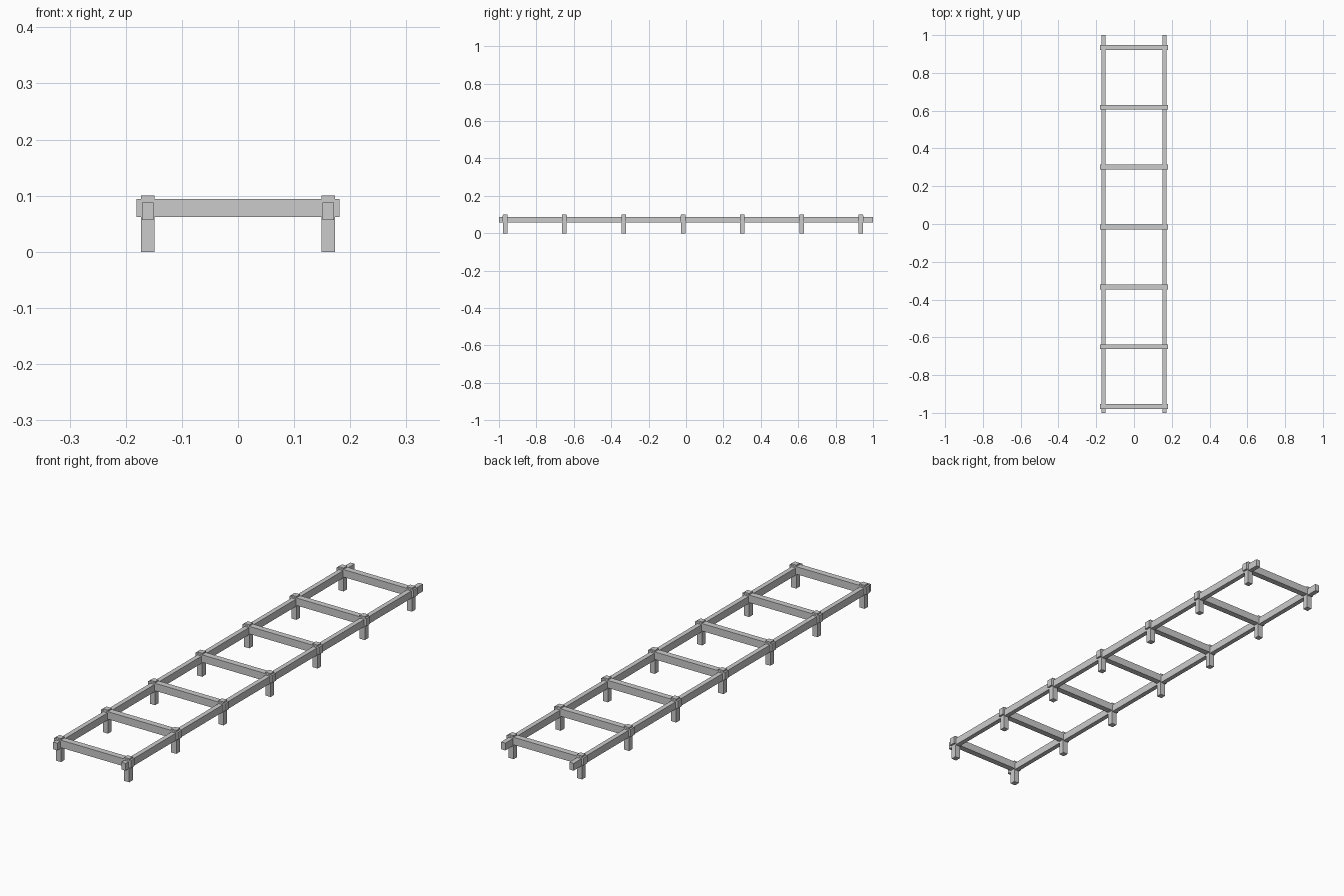
import bpy

# Remove the default cube
cube = bpy.data.objects.get("Cube")
if cube:
    bpy.data.objects.remove(cube, do_unlink=True)

# Single grey material
grey = bpy.data.materials.new("plain grey")
grey.use_nodes = True
colour = (0.6, 0.6, 0.6, 1)
grey.diffuse_color = colour
grey.node_tree.nodes["Principled BSDF"].inputs["Base Color"].default_value = colour


def box(name, centre, size):
    bpy.ops.mesh.primitive_cube_add(size=1, location=centre)
    ob = bpy.context.object
    ob.name = name
    ob.scale = size
    bpy.ops.object.transform_apply(location=False, rotation=False, scale=True)
    ob.data.materials.append(grey)
    return ob


RAIL_X = 0.161
FIRST_Y = -0.967
SPACING = 0.317
SIDES = (("left", 1), ("right", -1))

# Long side rails
for side, s in SIDES:
    box(f"{side}_rail", (s * RAIL_X, 0, 0.0725), (0.02, 2, 0.031))

# Cross beams, each carried by a pair of posts
for i in range(7):
    y = FIRST_Y + i * SPACING
    box(f"cross_beam_{i + 1}", (0, y, 0.078), (0.362, 0.026, 0.032))
    for side, s in SIDES:
        box(f"{side}_post_{i + 1}", (s * RAIL_X, y, 0.05), (0.024, 0.024, 0.1))
